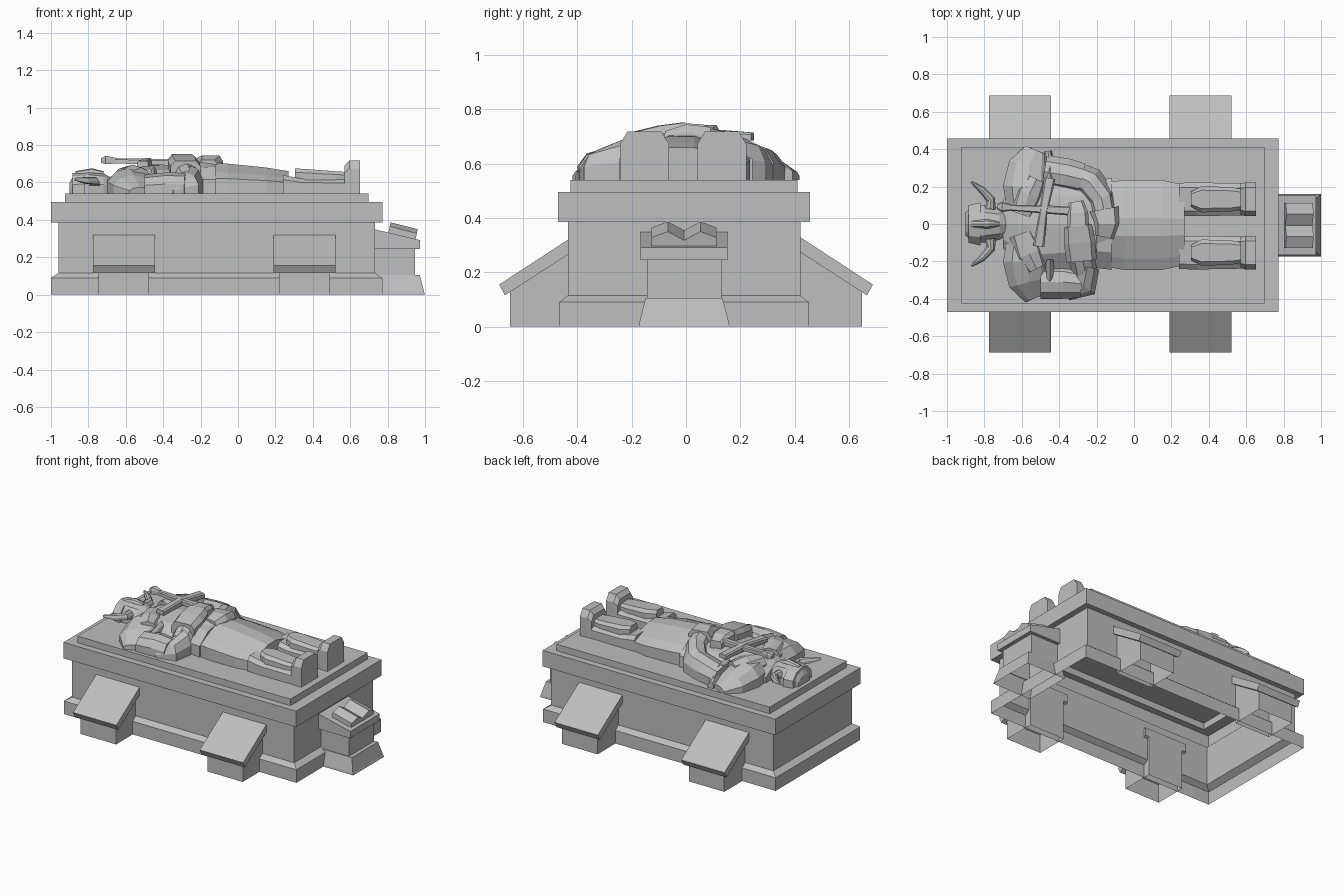
import bpy
import bmesh
from mathutils import Vector

cube = bpy.data.objects.get("Cube")
if cube:
    bpy.data.objects.remove(cube, do_unlink=True)

stone = bpy.data.materials.new("grey stone")
stone.use_nodes = True
GREY = (0.52, 0.52, 0.52, 1)
stone.diffuse_color = GREY
stone.node_tree.nodes["Principled BSDF"].inputs["Base Color"].default_value = GREY

TOP = 0.54   # lid surface the figure lies on
YC = -0.007  # tomb centre line


def skin(name, rings, cap_start=True, cap_end=True):
    """Bridge equal closed rings into one flat shaded object."""
    bm = bmesh.new()
    loops = [[bm.verts.new(p) for p in ring] for ring in rings]
    for a, b in zip(loops, loops[1:]):
        for i in range(len(a)):
            j = (i + 1) % len(a)
            bm.faces.new((a[i], a[j], b[j], b[i]))
    if cap_start:
        bm.faces.new(loops[0][::-1])
    if cap_end:
        bm.faces.new(loops[-1])
    bmesh.ops.recalc_face_normals(bm, faces=bm.faces)
    # an open shell must still face outwards
    highest = max(bm.faces, key=lambda f: f.calc_center_median().z)
    if cap_end and not cap_start and highest.normal.z < 0:
        bmesh.ops.reverse_faces(bm, faces=bm.faces)
    mesh = bpy.data.meshes.new(name)
    bm.to_mesh(mesh)
    bm.free()
    mesh.materials.append(stone)
    obj = bpy.data.objects.new(name, mesh)
    bpy.context.collection.objects.link(obj)
    return obj


def rect(x0, x1, y0, y1, z):
    return [(x0, y0, z), (x1, y0, z), (x1, y1, z), (x0, y1, z)]


def extrude_x(name, profile, x0, x1):
    """Push a (y, z) outline along x."""
    return skin(name, [[(x, y, z) for y, z in profile] for x in (x0, x1)])


def extrude_y(name, profile, y0, y1):
    """Push an (x, z) outline along y."""
    return skin(name, [[(x, y, z) for x, z in profile] for y in (y0, y1)])


DOME = [(-1, 0), (-1, .45), (-.62, .85), (0, 1), (.62, .85), (1, .45), (1, 0)]
BLOCK = [(-1, 0), (-1, .75), (-.7, 1), (.7, 1), (1, .75), (1, 0)]


def limb(name, path, shape=DOME):
    """Sweep a faceted arch along points of (x, y, half width, bottom, top)."""
    rings = []
    for i, (x, y, w, z0, z1) in enumerate(path):
        a, b = path[max(i - 1, 0)], path[min(i + 1, len(path) - 1)]
        d = Vector((b[0] - a[0], b[1] - a[1])).normalized()
        rings.append([(x - d.y * u * w, y + d.x * u * w, z0 + (z1 - z0) * v)
                      for u, v in shape])
    return skin(name, rings)


# Tomb chest: one moulded shell, open underneath
levels = [(0, 0, 0), (0, 0, .09), (.04, .032, .115), (.04, .032, .385),
          (0, -.004, .385), (0, -.004, .495), (.075, .042, .495), (.075, .042, TOP)]
skin("tomb_chest", [rect(-1 + dx, .772 - dx, YC - .46 + dy, YC + .46 - dy, z)
                    for dx, dy, z in levels], cap_start=False)

# Side plinths with sloping tablets
for side, sy in (("right", -1), ("left", 1)):
    for end, x in (("head", -.61), ("foot", .355)):
        y0, y1 = .42 * sy, .648 * sy
        skin(f"{side}_{end}_plinth",
             [rect(x - .135, x + .135, y0, y1, 0),
              [(x - .135, y0, .285), (x + .135, y0, .285),
               (x + .135, y1, .135), (x - .135, y1, .135)]], cap_start=False)
        extrude_x(f"{side}_{end}_tablet",
                  [(sy * .42, .33), (sy * .688, .155), (sy * .667, .115), (sy * .42, .275)],
                  x - .165, x + .165)

# Lectern at the foot end
skin("lectern", [rect(.70, x, YC - w, YC + w, z) for x, w, z in
                 ((1, .167, 0), (.995, .165, .015), (.972, .142, .105),
                  (.945, .137, .105), (.945, .137, .25))], cap_start=False)
extrude_y("lectern_top", [(.72, .245), (.972, .245), (.972, .292), (.72, .352)],
          YC - .16, YC + .16)

# Open book leaning on the lectern
page = [(-.12, -.01), (-.12, .03), (-.06, .052), (0, .02), (.06, .052), (.12, .03), (.12, -.01)]
skin("open_book", [[(x + v * .2, YC + u, z + v) for u, v in page]
                   for x, z in ((.805, .335), (.95, .298))])

# Torso and robe
limb("torso", [(-.70, 0, .13, TOP, .62), (-.62, 0, .22, TOP, .665),
               (-.48, 0, .26, TOP, .69), (-.32, 0, .24, TOP, .69), (-.1, 0, .2, TOP, .67)])
limb("robe", [(-.2, 0, .22, TOP, .71), (-.05, -.005, .24, TOP, .70),
              (.15, -.005, .24, TOP, .68), (.27, -.005, .215, TOP, .66)],
     [(-1, 0), (-1, .5), (-.75, .7), (-.25, 1), (.15, 1), (.75, .7), (1, .5), (1, 0)])
limb("belt", [(-.2, 0, .235, TOP, .705), (-.12, 0, .245, TOP, .71)])

# Legs, shin guards and upright feet
for side, y in (("right", -.153), ("left", .132)):
    limb(f"{side}_leg", [(.24, y, .088, TOP, .64), (.34, y, .09, TOP, .62),
                         (.62, y, .085, TOP, .615)], BLOCK)
    limb(f"{side}_shin_guard", [(.305, y, .04, .59, .675), (.36, y, .07, .59, .672),
                                (.52, y, .065, .59, .66), (.6, y, .05, .59, .655)], BLOCK)
    limb(f"{side}_foot", [(.57, y, .083, TOP, .69), (.595, y, .09, TOP, .718),
                          (.652, y, .09, TOP, .718)], BLOCK)

# Shoulder armour: overlapping plates falling outwards
for side, s in (("right", -1), ("left", 1)):
    limb(f"{side}_shoulder_plate",
         [(-.57, s * .08, .11, TOP, .675), (-.575, s * .2, .125, TOP, .68),
          (-.56, s * .31, .11, TOP, .64), (-.525, s * .395, .06, TOP, .575)])
    limb(f"{side}_collar_plate",
         [(-.6, s * .05, .07, .6, .685), (-.56, s * .16, .085, .58, .695),
          (-.52, s * .24, .06, .58, .68)])
    limb(f"{side}_shoulder_rim",
         [(-.45, s * .19, .025, TOP, .685), (-.45, s * .3, .028, TOP, .65),
          (-.46, s * .39, .02, TOP, .58)])

# Arms folded across the waist
limb("left_upper_arm", [(-.48, .28, .09, TOP, .65), (-.36, .26, .09, TOP, .67),
                        (-.28, .24, .085, TOP, .68)])
limb("left_forearm", [(-.33, .27, .07, TOP, .66), (-.24, .225, .085, TOP, .69),
                      (-.175, .14, .08, TOP, .72), (-.155, .05, .07, .6, .735)])
limb("left_gauntlet", [(-.16, .08, .078, .6, .735), (-.145, 0, .065, .62, .745),
                       (-.16, -.07, .05, .64, .72)], BLOCK)
limb("right_upper_arm", [(-.5, -.31, .09, TOP, .64), (-.38, -.31, .09, TOP, .655),
                         (-.28, -.32, .075, TOP, .65)])
limb("right_elbow", [(-.36, -.375, .035, TOP, .58), (-.27, -.33, .075, TOP, .65),
                     (-.25, -.23, .065, TOP, .69)])
limb("right_forearm", [(-.26, -.27, .065, TOP, .67), (-.275, -.18, .075, .58, .71),
                       (-.29, -.08, .07, .62, .735)])
limb("right_gauntlet", [(-.28, -.2, .08, .6, .715), (-.29, -.1, .085, .62, .74),
                        (-.3, -.01, .075, .64, .752)], BLOCK)
limb("right_fingers", [(-.3, -.02, .06, .66, .75), (-.3, .06, .055, .66, .745),
                       (-.31, .12, .04, .66, .72)], BLOCK)

# Sword hilt lying on the chest
limb("sword_grip", [(-.67, .088, .016, .703, .73), (-.34, .07, .025, .69, .725)], BLOCK)
limb("sword_pommel", [(-.73, .095, .014, .705, .73), (-.705, .092, .028, .698, .742),
                      (-.655, .088, .016, .703, .732)], BLOCK)
limb("sword_guard", [(-.51, -.12, .03, .685, .715), (-.485, .06, .022, .69, .73),
                     (-.45, .245, .03, .685, .715)], BLOCK)

# Helmeted head
limb("head", [(-.9, 0, .06, TOP, .60), (-.875, 0, .09, TOP, .645), (-.8, 0, .1, TOP, .66),
              (-.72, 0, .085, TOP, .65), (-.67, 0, .06, TOP, .62)])
limb("helmet_rim", [(-.885, 0, .1, TOP, .65), (-.82, 0, .115, TOP, .655)])
limb("nose_guard", [(-.87, 0, .02, .62, .66), (-.78, 0, .025, .64, .676),
                    (-.72, 0, .012, .63, .66)])

# Curved horns on the helmet
for side, s in (("right", -1), ("left", 1)):
    limb(f"{side}_horn", [(-.77, s * .08, .03, .58, .63), (-.765, s * .13, .024, .59, .63),
                          (-.81, s * .18, .02, .595, .63), (-.87, s * .225, .006, .61, .625)])
